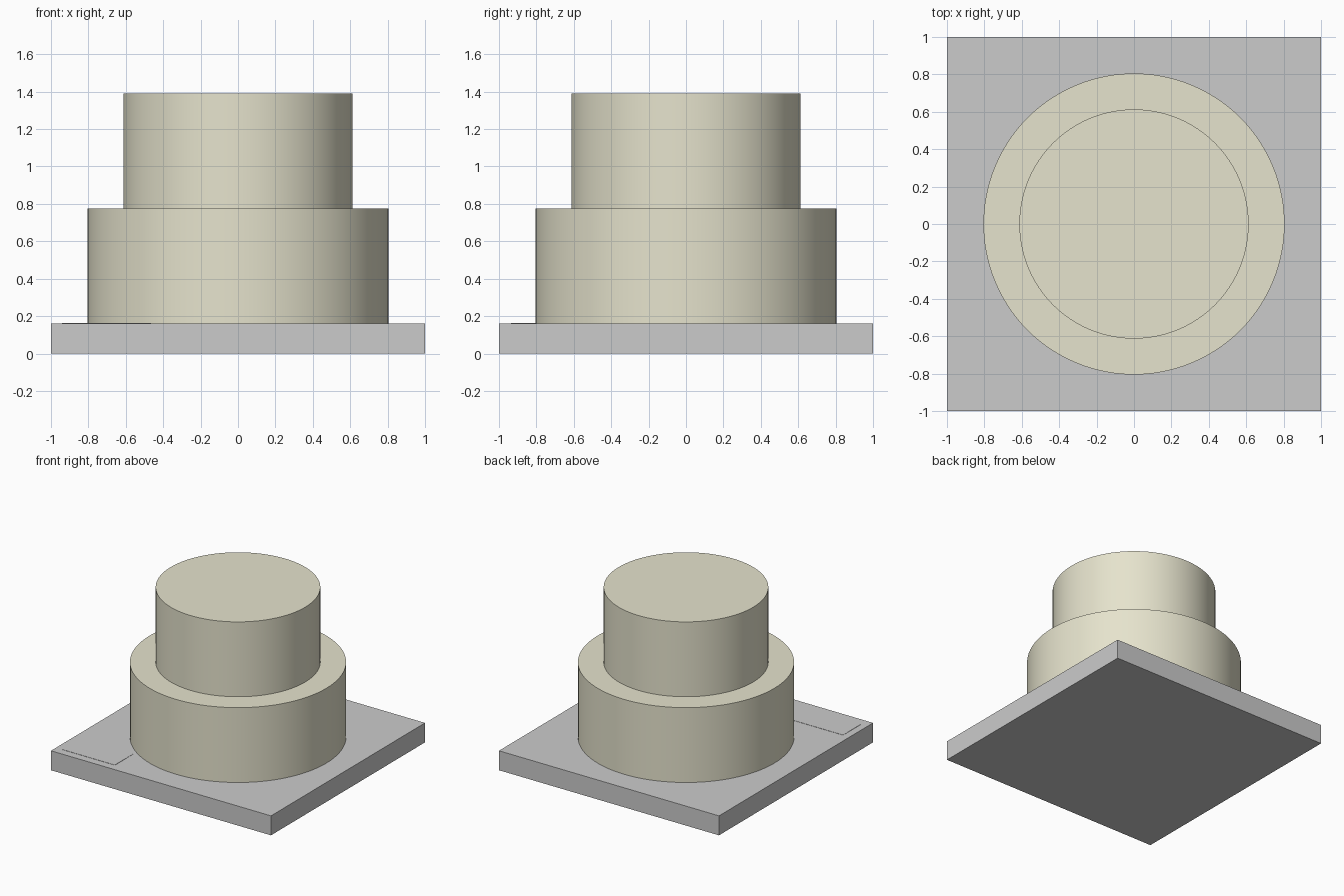
import bpy
import math

if "Cube" in bpy.data.objects:
    bpy.data.objects.remove(bpy.data.objects["Cube"])

BOARD_TOP = 0.16
TIER_HEIGHT = 0.615

cream = bpy.data.materials.new("cream_icing")
cream.diffuse_color = (0.79, 0.77, 0.61, 1)
cream.use_nodes = True
cream.node_tree.nodes["Principled BSDF"].inputs["Base Color"].default_value = cream.diffuse_color


def box(name, center, size):
    bpy.ops.mesh.primitive_cube_add(size=1, location=center)
    obj = bpy.context.object
    obj.name = name
    obj.scale = size
    bpy.ops.object.transform_apply(location=False, rotation=False, scale=True)
    return obj


def tier(name, radius, bottom):
    bpy.ops.mesh.primitive_cylinder_add(
        vertices=96, radius=radius, depth=TIER_HEIGHT,
        location=(0, 0, bottom + TIER_HEIGHT / 2))
    obj = bpy.context.object
    obj.name = name
    obj.data.materials.append(cream)
    bpy.ops.object.shade_smooth_by_angle(angle=math.radians(30))
    return obj


# Square board
box("cake_board", (0, 0, BOARD_TOP / 2), (2, 2, BOARD_TOP))

# Two stacked round tiers
for i, (name, radius) in enumerate((("lower_tier", 0.805), ("upper_tier", 0.613))):
    tier(name, radius, BOARD_TOP + i * TIER_HEIGHT)

# Blank label lying on the front left corner of the board
box("blank_label", (-0.703, -0.815, BOARD_TOP + 0.001), (0.478, 0.242, 0.002))
